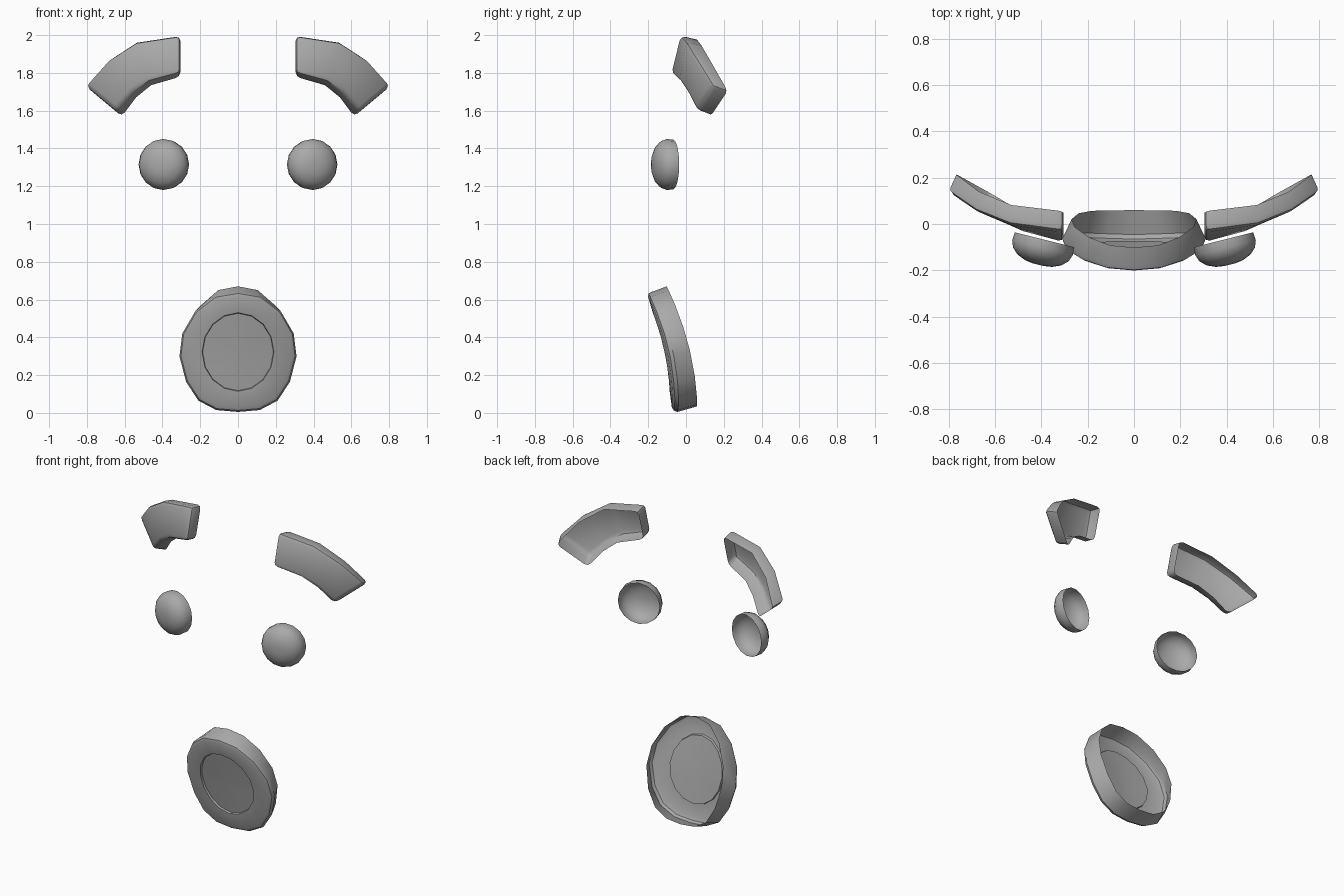
import bpy, bmesh, math
from mathutils import Vector, Matrix

if "Cube" in bpy.data.objects:
    bpy.data.objects.remove(bpy.data.objects["Cube"])

grey = bpy.data.materials.new("plain grey")
grey.diffuse_color = (0.4, 0.4, 0.4, 1)
grey.use_nodes = True
grey.node_tree.nodes["Principled BSDF"].inputs["Base Color"].default_value = grey.diffuse_color


def finish(name, bm, angle=35):
    me = bpy.data.meshes.new(name)
    bm.to_mesh(me)
    bm.free()
    me.materials.append(grey)
    ob = bpy.data.objects.new(name, me)
    bpy.context.collection.objects.link(ob)
    bpy.ops.object.select_all(action='DESELECT')
    bpy.context.view_layer.objects.active = ob
    ob.select_set(True)
    bpy.ops.object.shade_smooth_by_angle(angle=math.radians(angle))
    return ob


def loft(rings, cap=True):
    """Join closed rings in order and cap the last one; the first stays open."""
    bm = bmesh.new()
    loops = [[bm.verts.new(p) for p in r] for r in rings]
    n = len(loops[0])
    for a, b in zip(loops, loops[1:]):
        for i in range(n):
            j = (i + 1) % n
            bm.faces.new((a[i], a[j], b[j], b[i]))
    if cap:
        bm.faces.new(loops[-1])
    return bm


# mouth: open-backed oval dish whose front follows a curved face
half = [(0, .64), (.12, .62), (.225, .54), (.295, .42), (.31, .30),
        (.275, .165), (.21, .065), (.115, .015), (0, .005)]
outline = [(-x, z) for x, z in half] + [(x, z) for x, z in half[-2:0:-1]]
MID = .3225


def face_y(x, z):
    return -.07 - .17 * z - .07 * z * z + .4 * x * x


def mouth_ring(scale, push):
    pts = [(x * scale, MID + (z - MID) * scale) for x, z in outline]
    return [(x, face_y(x, z) + push, z) for x, z in pts]


def mouth_oval(scale, push):
    pts = [(-.19 * scale * math.sin(i * math.tau / 16),
            MID + .208 * scale * math.cos(i * math.tau / 16)) for i in range(16)]
    return [(x, face_y(x, z) + push, z) for x, z in pts]


back = [(x * .87, .06 - .36 * (z + .03) ** 2, z + .03) for x, z in outline]
bm = loft([back, mouth_ring(1, .025), mouth_ring(.975, .007), mouth_ring(.92, 0),
           mouth_oval(1, .004), mouth_oval(.985, .018), mouth_oval(.5, .018)], cap=False)
# fill the dish floor with a fan
bm.verts.ensure_lookup_table()
inner = bm.verts[-16:]
centre = bm.verts.new((0, face_y(0, MID) + .018, MID))
for i in range(16):
    bm.faces.new((inner[i], inner[(i + 1) % 16], centre))
finish("mouth", bm)

for side, label in ((1, "left"), (-1, "right")):
    # eye: rounded, open-backed dome turned outward
    profile = [(.132, 0), (.135, .035), (.124, .065), (.098, .09), (.06, .106), (.025, .111)]
    place = Matrix.Translation((side * .387, -.068, 1.315)) @ \
        Matrix.Rotation(side * math.radians(14), 4, 'Z')
    rings = [[place @ Vector((-r * math.sin(a), -d, r * math.cos(a)))
              for a in (i * math.tau / 16 for i in range(16))] for r, d in profile]
    finish(label + "_eye", loft(rings), 50)

    # eyebrow: arched bar with a bevelled front and open back
    top = [(.305, -.03, 2.0), (.54, 0, 1.965), (.69, .06, 1.87), (.812, .145, 1.735)]
    low = [(.305, -.085, 1.80), (.47, -.035, 1.755), (.56, .005, 1.695), (.65, .055, 1.60)]
    shift = [(.0, .085, -.02), (-.01, .082, -.02), (-.02, .08, -.025), (-.035, .075, -.03)]
    front = [Vector(p) for p in top + low[::-1]]
    rear = [p + Vector(s) for p, s in zip(front, shift + shift[::-1])]
    bm = loft([rear, front], cap=False)
    bm.verts.ensure_lookup_table()
    f = bm.verts[8:]
    for i in range(3):
        bm.faces.new((f[i], f[i + 1], f[6 - i], f[7 - i]))
    corners = [e for e in bm.edges if len(e.link_faces) == 2
               and (e.verts[0] in f[:] and e.verts[1] in f[:]
                    and abs(f.index(e.verts[0]) - f.index(e.verts[1])) in (1, 7)
                    or {e.verts[0], e.verts[1]} in
                    [{f[i], bm.verts[i]} for i in (0, 3, 4, 7)])]
    bmesh.ops.bevel(bm, geom=corners, offset=.025, segments=2, profile=.5,
                    affect='EDGES', clamp_overlap=True)
    bmesh.ops.scale(bm, vec=(side, 1, 1), verts=bm.verts)
    bmesh.ops.recalc_face_normals(bm, faces=bm.faces)
    if sum(fc.normal.y * fc.calc_area() for fc in bm.faces) > 0:
        bmesh.ops.reverse_faces(bm, faces=bm.faces)
    finish(label + "_eyebrow", bm, 40)

# outward normals for the mouth and eyes
for ob in bpy.data.objects:
    me = ob.data
    if sum(p.normal.y * p.area for p in me.polygons) > 0:
        me.flip_normals()
